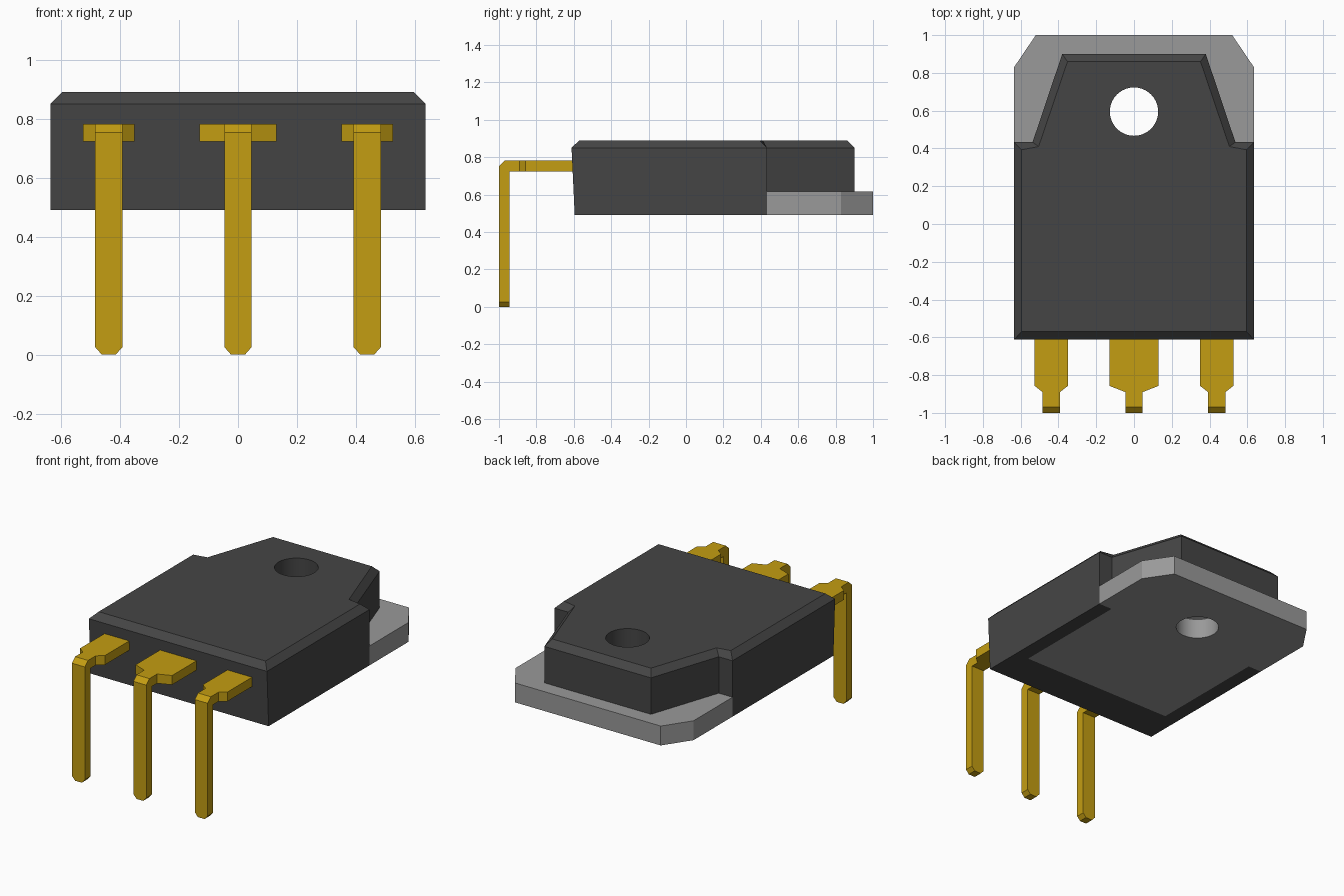
import bpy, bmesh

cube = bpy.data.objects.get("Cube")
if cube:
    bpy.data.objects.remove(cube, do_unlink=True)


def material(name, rgb):
    m = bpy.data.materials.new(name)
    m.use_nodes = True
    m.diffuse_color = (*rgb, 1)
    bsdf = next(n for n in m.node_tree.nodes if n.type == 'BSDF_PRINCIPLED')
    bsdf.inputs["Base Color"].default_value = (*rgb, 1)
    return m


BLACK = material("black plastic", (0.06, 0.06, 0.06))
GREY = material("grey metal", (0.32, 0.32, 0.32))
GOLD = material("gold metal", (0.55, 0.34, 0.006))


def loft(bm, rings):
    """Join equal-length point rings into a closed solid."""
    loops = [[bm.verts.new(p) for p in ring] for ring in rings]
    n = len(loops[0])
    for a, b in zip(loops, loops[1:]):
        for i in range(n):
            j = (i + 1) % n
            bm.faces.new((a[i], a[j], b[j], b[i]))
    bm.faces.new(loops[0][::-1])
    bm.faces.new(loops[-1])


def finish(bm, name, mat):
    bmesh.ops.recalc_face_normals(bm, faces=bm.faces[:])
    mesh = bpy.data.meshes.new(name)
    bm.to_mesh(mesh)
    bm.free()
    mesh.materials.append(mat)
    ob = bpy.data.objects.new(name, mesh)
    bpy.context.collection.objects.link(ob)
    return ob


def mirrored(half):
    """Outline from its right half, listed front to back."""
    return half + [(-x, y) for x, y in reversed(half)]


def at_z(outline, z):
    return [(x, y, z) for x, y in outline]


def prism(name, outline, z0, z1, mat):
    bm = bmesh.new()
    loft(bm, [at_z(outline, z0), at_z(outline, z1)])
    return finish(bm, name, mat)


def cut(ob, cutter):
    mod = ob.modifiers.new("cut", 'BOOLEAN')
    mod.operation = 'DIFFERENCE'
    mod.solver = 'EXACT'
    mod.object = cutter
    bpy.context.view_layer.objects.active = ob
    bpy.ops.object.modifier_apply(modifier=mod.name)


# Plastic body: sloped front wall, chamfered top edge, narrowed tongue at the back
back = [(0.635, 0.433), (0.537, 0.433), (0.38, 0.9)]
body_bottom = mirrored([(0.635, -0.595)] + back)
body_shoulder = mirrored([(0.635, -0.612)] + back)
body_top = mirrored([(0.595, -0.57), (0.595, 0.393), (0.505, 0.41), (0.352, 0.86)])
bm = bmesh.new()
loft(bm, [at_z(body_bottom, 0.49), at_z(body_shoulder, 0.85), at_z(body_top, 0.89)])
body = finish(bm, "plastic_body", BLACK)

# Metal mounting plate, flush with the underside of the body
plate = prism("mounting_plate", mirrored([
    (0.54, -0.35), (0.54, 0.433), (0.635, 0.433), (0.635, 0.83), (0.52, 1.0)]),
    0.49, 0.615, GREY)

# Recess for the plate and the screw hole through both parts
recess = prism("recess_cutter", mirrored([(0.54, -0.35), (0.54, 1.2)]), 0.3, 0.615, BLACK)
bpy.ops.mesh.primitive_cylinder_add(vertices=40, radius=0.128, depth=2, location=(0, 0.595, 0.6))
hole = bpy.context.object
hole.name = "hole_cutter"
bpy.context.view_layer.update()
cut(body, recess)
cut(body, hole)
cut(plate, hole)
for helper in (recess, hole):
    bpy.data.objects.remove(helper, do_unlink=True)

# Smooth hole wall, crisp edges elsewhere
for ob in (body, plate):
    bpy.ops.object.select_all(action='DESELECT')
    ob.select_set(True)
    bpy.context.view_layer.objects.active = ob
    bpy.ops.object.shade_smooth_by_angle(angle=0.2)


# Leads: wide flat pad, bent pin and tapered tip
def lead(name, cx, pad, w=0.046):
    bm = bmesh.new()
    outline = [(cx + x, y) for x, y in mirrored([(w, -0.89), (pad, -0.857), (pad, -0.58)])]
    loft(bm, [at_z(outline, 0.722), at_z(outline, 0.782)])
    bend = [(-0.89, 0.782), (-0.968, 0.782), (-1, 0.752), (-1, 0.025),
            (-0.944, 0.025), (-0.944, 0.722), (-0.89, 0.722)]
    loft(bm, [[(cx + s * w, y, z) for y, z in bend] for s in (-1, 1)])
    end = next(f for f in bm.faces if all(v.co.z < 0.03 for v in f.verts))
    tip = bmesh.ops.extrude_discrete_faces(bm, faces=[end])["faces"][0]
    for v in tip.verts:
        v.co.z = 0
        v.co.x = cx + (v.co.x - cx) * 0.52
    return finish(bm, name, GOLD)


lead("right_lead", -0.438, 0.088)
lead("middle_lead", 0, 0.13)
lead("left_lead", 0.438, 0.088)
